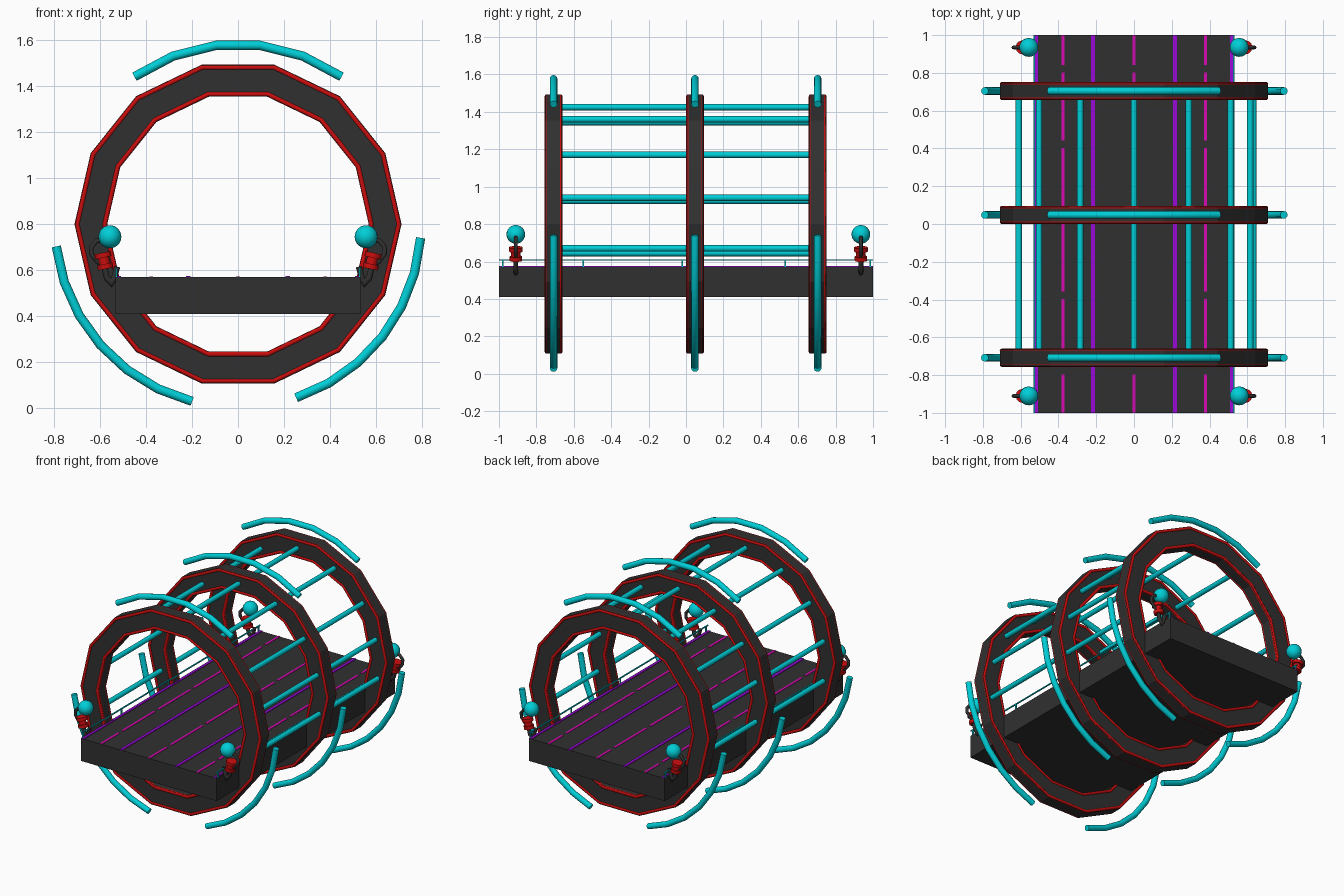
import bpy, bmesh, math
from mathutils import Vector, Matrix

if "Cube" in bpy.data.objects:
    bpy.data.objects.remove(bpy.data.objects["Cube"])


def material(name, rgb):
    m = bpy.data.materials.new(name)
    m.diffuse_color = (*rgb, 1)
    m.use_nodes = True
    m.node_tree.nodes["Principled BSDF"].inputs["Base Color"].default_value = m.diffuse_color
    return m


DARK = material("charcoal", (0.03, 0.03, 0.03))
RED = material("red", (0.60, 0.004, 0.004))
CYAN = material("cyan", (0.0, 0.62, 0.68))
PURPLE = material("purple", (0.32, 0.003, 0.68))
MAGENTA = material("magenta", (0.70, 0.003, 0.46))
CZ = 0.8            # height of the hoop centre
RINGS = (-0.708, 0.048, 0.704)
SIDES = 14


def finish(name, bm, mat, smooth=False):
    bmesh.ops.recalc_face_normals(bm, faces=bm.faces[:])
    me = bpy.data.meshes.new(name)
    bm.to_mesh(me)
    bm.free()
    me.materials.append(mat)
    ob = bpy.data.objects.new(name, me)
    bpy.context.collection.objects.link(ob)
    if smooth:
        bpy.ops.object.select_all(action='DESELECT')
        ob.select_set(True)
        bpy.context.view_layer.objects.active = ob
        bpy.ops.object.shade_smooth_by_angle(angle=math.radians(50))
    return ob


def add_box(bm, lo, hi):
    lo, hi = Vector(lo), Vector(hi)
    bmesh.ops.create_cube(bm, size=1, matrix=Matrix.Translation((lo + hi) / 2)
                          @ Matrix.Diagonal((*(hi - lo), 1)))


def add_sweep(bm, pts, section, ref, closed=False):
    """Sweep a section (u along ref, v sideways) along a path with mitred corners."""
    pts = [Vector(p) for p in pts]
    ref, n, loops = Vector(ref), len(pts), []
    for i, p in enumerate(pts):
        a = pts[i] - pts[i - 1] if (closed or i) else pts[1] - pts[0]
        b = pts[(i + 1) % n] - p if (closed or i < n - 1) else a
        a, b = a.normalized(), b.normalized()
        t = (a + b).normalized()
        v = t.cross(ref).normalized() / max(t.dot(a), 0.5)
        loops.append([bm.verts.new(p + ref * s[0] + v * s[1]) for s in section])
    m = len(section)
    for i in range(n if closed else n - 1):
        A, B = loops[i], loops[(i + 1) % n]
        for k in range(m):
            bm.faces.new((A[k], A[(k + 1) % m], B[(k + 1) % m], B[k]))
    if not closed:
        bm.faces.new(loops[0])
        bm.faces.new(loops[-1])


def circle(r, n=12):
    return [(r * math.cos(2 * math.pi * k / n), r * math.sin(2 * math.pi * k / n)) for k in range(n)]


def arc(r, a0, a1, count, y):
    return [(r * math.cos(math.radians(a0 + (a1 - a0) * i / count)), y,
             CZ + r * math.sin(math.radians(a0 + (a1 - a0) * i / count))) for i in range(count + 1)]


# road deck
bm = bmesh.new()
add_box(bm, (-0.533, -1, 0.41), (0.533, 1, 0.57))
finish("road_deck", bm, DARK)

# solid lane lines and edge lines
bm = bmesh.new()
for x, w in ((-0.217, 0.01), (0.217, 0.01), (-0.517, 0.009), (0.517, 0.009)):
    add_box(bm, (x - w, -1, 0.569), (x + w, 1, 0.575))
finish("lane_lines", bm, PURPLE)

# dashed lane lines
bm = bmesh.new()
for x in (-0.377, 0, 0.379):
    for k in range(6):
        y0, y1 = max(-1, -1.157 + 0.4 * k), min(1, -0.797 + 0.4 * k)
        add_box(bm, (x - 0.008, y0, 0.569), (x + 0.008, y1, 0.573))
finish("lane_dashes", bm, MAGENTA)

# hoops with red trim and floating outer arcs
for i, y in enumerate(RINGS):
    bm = bmesh.new()
    path = arc(0.64, 0, 360, SIDES, y)[:-1]
    hw = 0.07 * math.cos(math.pi / SIDES)
    add_sweep(bm, path, [(-0.043, -hw), (0.043, -hw), (0.043, hw), (-0.043, hw)], (0, 1, 0), True)
    finish(f"hoop_{i}", bm, DARK)
    bm = bmesh.new()
    for r in (0.699, 0.58):
        for s in (-1, 1):
            add_sweep(bm, arc(r, 0, 360, SIDES, y + s * 0.037)[:-1], circle(0.0115, 8), (0, 1, 0), True)
    finish(f"hoop_trim_{i}", bm, RED, True)
    bm = bmesh.new()
    for r, a0, a1, c in ((0.783, 54.9, 125.1, 5), (0.796, 187, 255.5, 6), (0.796, -4.3, -71.5, 6)):
        add_sweep(bm, arc(r, a0, a1, c, y), circle(0.02), (0, 1, 0))
    finish(f"outer_arcs_{i}", bm, CYAN, True)

# long bars joining the hoops
bm = bmesh.new()
for x, z in ((0, 1.425), (-0.285, 1.345), (0.29, 1.36), (-0.503, 1.17), (0.512, 1.17),
             (-0.61, 0.925), (0.615, 0.94), (-0.61, 0.645), (0.632, 0.67)):
    add_sweep(bm, [(x, -0.7, z), (x, 0.7, z)], circle(0.017), (1, 0, 0))
finish("long_bars", bm, CYAN, True)

# thin side rails with posts
bm = bmesh.new()
for x in (-0.529, 0.529):
    add_box(bm, (x - 0.004, -1, 0.605), (x + 0.004, 1, 0.612))
    for y in (-0.98, -0.55, -0.02, 0.53, 0.985):
        add_box(bm, (x - 0.004, y - 0.004, 0.565), (x + 0.004, y + 0.004, 0.608))
finish("side_rails", bm, CYAN)

# corner lamps: foot, red spool, hooked stem, globe
for s, side in ((-1, "left"), (1, "right")):
    for y, end in ((-0.91, "front"), (0.935, "back")):
        tag = f"{side}_{end}"
        bm = bmesh.new()
        add_sweep(bm, [(s * x, y, z) for x, z in ((0.525, 0.615), (0.54, 0.56), (0.55, 0.545), (0.57, 0.565),
                                                  (0.585, 0.63))], circle(0.013, 8), (0, 1, 0))
        add_sweep(bm, [(s * x, y, z) for x, z in ((0.582, 0.62), (0.61, 0.635), (0.637, 0.67), (0.638, 0.7),
                                                  (0.615, 0.727), (0.56, 0.735))], circle(0.01, 8), (0, 1, 0))
        finish(f"lamp_stem_{tag}", bm, DARK, True)
        bm = bmesh.new()
        base = Vector((s * 0.575, y, 0.605))
        axis = Vector((s * 0.22, 0, 1)).normalized()
        for h0, h1, r in ((0, 0.022, 0.034), (0.02, 0.052, 0.025), (0.05, 0.072, 0.037)):
            add_sweep(bm, [base + axis * h0, base + axis * h1], circle(r), (0, 1, 0))
        finish(f"lamp_spool_{tag}", bm, RED, True)
        bm = bmesh.new()
        bmesh.ops.create_uvsphere(bm, u_segments=20, v_segments=12, radius=0.05,
                                  matrix=Matrix.Translation((s * 0.557, y, 0.745)))
        finish(f"lamp_globe_{tag}", bm, CYAN, True)
